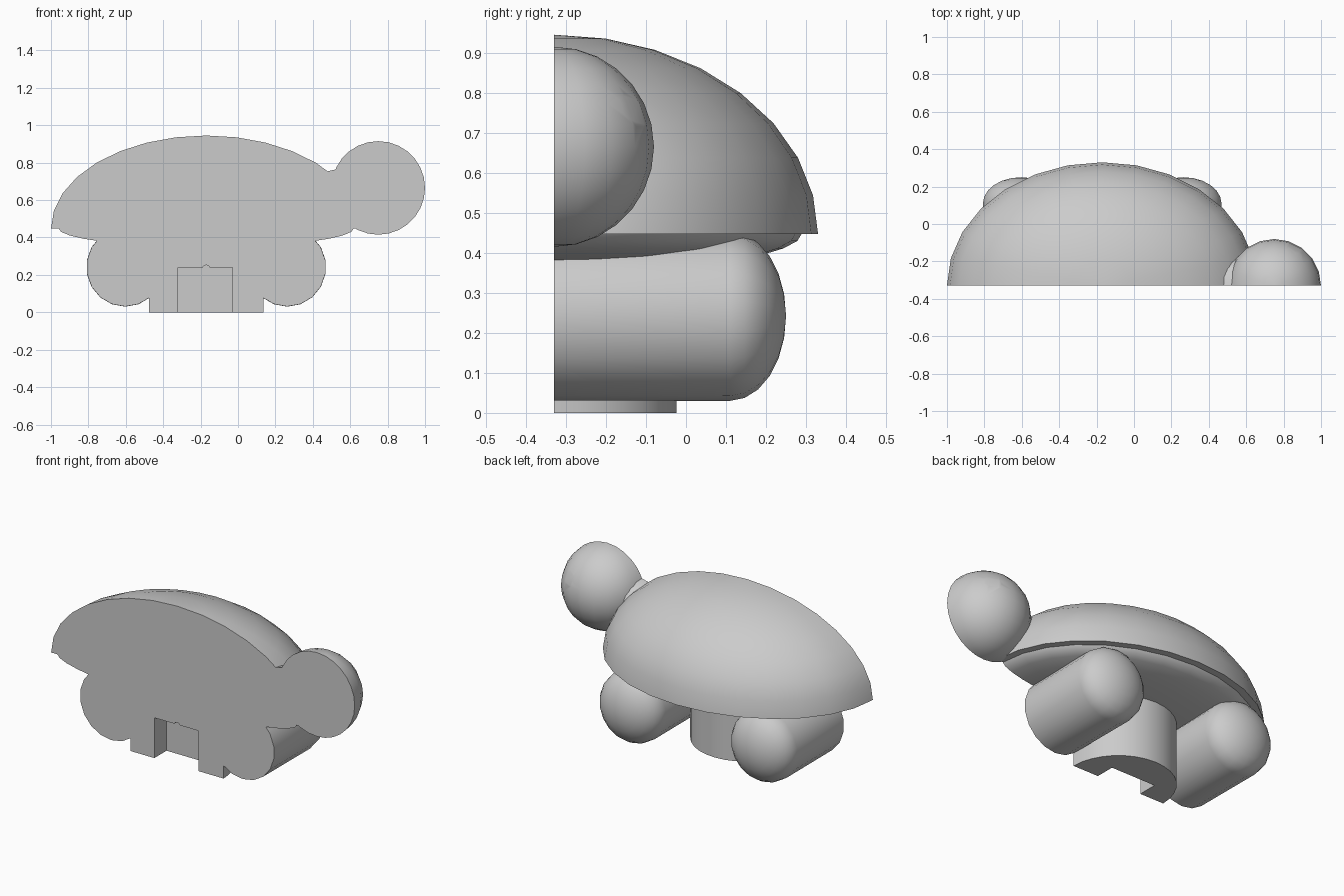
import bpy, bmesh, math
from mathutils import Matrix, Vector

FRONT = -0.33   # flat cut face
MID = -0.17     # middle of the body

cube = bpy.data.objects.get("Cube")
if cube:
    bpy.data.objects.remove(cube, do_unlink=True)

grey = bpy.data.materials.new("light_grey")
grey.use_nodes = True
grey.diffuse_color = (0.6, 0.6, 0.6, 1)
grey.node_tree.nodes["Principled BSDF"].inputs["Base Color"].default_value = (0.6, 0.6, 0.6, 1)


def slice_off(bm, point, normal):
    """Remove what lies on the normal's side and cap the opening."""
    geom = bm.verts[:] + bm.edges[:] + bm.faces[:]
    cut = bmesh.ops.bisect_plane(bm, geom=geom, dist=1e-5, plane_co=point,
                                 plane_no=normal, clear_outer=True)
    edges = [e for e in cut["geom_cut"] if isinstance(e, bmesh.types.BMEdge)]
    bmesh.ops.edgeloop_fill(bm, edges=edges)


def make(name, bm):
    bmesh.ops.recalc_face_normals(bm, faces=bm.faces[:])
    mesh = bpy.data.meshes.new(name)
    bm.to_mesh(mesh)
    bm.free()
    mesh.materials.append(grey)
    obj = bpy.data.objects.new(name, mesh)
    bpy.context.collection.objects.link(obj)
    return obj


def ellipsoid(center, radii, seg, rings, turn=0):
    bm = bmesh.new()
    bmesh.ops.create_uvsphere(bm, u_segments=seg, v_segments=rings, radius=1)
    bm.transform(Matrix.Translation(center) @ Matrix.Diagonal((*radii, 1))
                 @ Matrix.Rotation(turn, 4, "X"))
    return bm


def rod(start, end, radius, sides):
    a, b = Vector(start), Vector(end)
    bm = bmesh.new()
    bmesh.ops.create_cone(bm, cap_ends=True, segments=sides, radius1=radius,
                          radius2=radius, depth=(b - a).length)
    turn = (b - a).to_track_quat("Z", "Y").to_matrix().to_4x4()
    bm.transform(Matrix.Translation((a + b) / 2) @ turn)
    return bm


def half(name, bm):
    slice_off(bm, (0, FRONT, 0), (0, -1, 0))
    return make(name, bm)


def carve(obj, bm):
    cutter = make("cutter", bm)
    cutter.hide_render = True
    mod = obj.modifiers.new("cut", "BOOLEAN")
    mod.operation = "DIFFERENCE"
    mod.solver = "EXACT"
    mod.object = cutter
    bpy.context.view_layer.objects.active = obj
    bpy.ops.object.modifier_apply(modifier=mod.name)
    bpy.data.objects.remove(cutter, do_unlink=True)


parts = []

# Domed shell with two peg holes in the flat face
bm = ellipsoid((MID, FRONT, 0.447), (0.83, 0.66, 0.498), 28, 16)
slice_off(bm, (0, 0, 0.447), (0, 0, -1))
shell = half("shell", bm)
for side in (-1, 1):
    x = MID + side * 0.28
    carve(shell, rod((x, FRONT - 0.1, 0.615), (x, FRONT + 0.1, 0.615), 0.03, 5))
parts.append(shell)

# Shallow belly
bm = ellipsoid((MID, FRONT, 0.449), (0.79, 0.62, 0.1), 28, 16)
slice_off(bm, (0, 0, 0.449), (0, 0, 1))
parts.append(half("belly", bm))

# Neck and head with an eye hole running straight through
parts.append(half("neck", rod((0.3, FRONT, 0.55), (0.75, FRONT, 0.66), 0.155, 20)))
head = half("head", ellipsoid((0.75, FRONT, 0.665), (0.25, 0.25, 0.25), 20, 14))
carve(head, rod((0.86, FRONT - 0.1, 0.755), (0.86, 0.1, 0.755), 0.044, 7))
parts.append(head)

# Round-ended legs: ball ends stretched to the flat face
for side, name in ((-1, "right_leg"), (1, "left_leg")):
    bm = ellipsoid((MID + side * 0.433, 0.11, 0.242), (0.208, 0.14, 0.212), 18, 12, math.pi / 2)
    for v in bm.verts:
        if v.co.y < 0.109:
            v.co.y -= 3
    parts.append(half(name, bm))

# Round stand with a slot and small groove
stand = half("stand", rod((MID, FRONT, 0), (MID, FRONT, 0.42), 0.306, 32))
bm = bmesh.new()
bmesh.ops.create_cube(bm, size=1)
bm.transform(Matrix.Translation((-0.175, FRONT, 0.09)) @ Matrix.Diagonal((0.29, 0.23, 0.3, 1)))
carve(stand, bm)
carve(stand, rod((MID, FRONT - 0.1, 0.232), (MID, FRONT + 0.113, 0.232), 0.021, 8))
parts.append(stand)

# Smooth the curved surfaces
bpy.ops.object.select_all(action="DESELECT")
for obj in parts:
    obj.select_set(True)
bpy.context.view_layer.objects.active = shell
bpy.ops.object.shade_smooth_by_angle(angle=math.radians(40))
